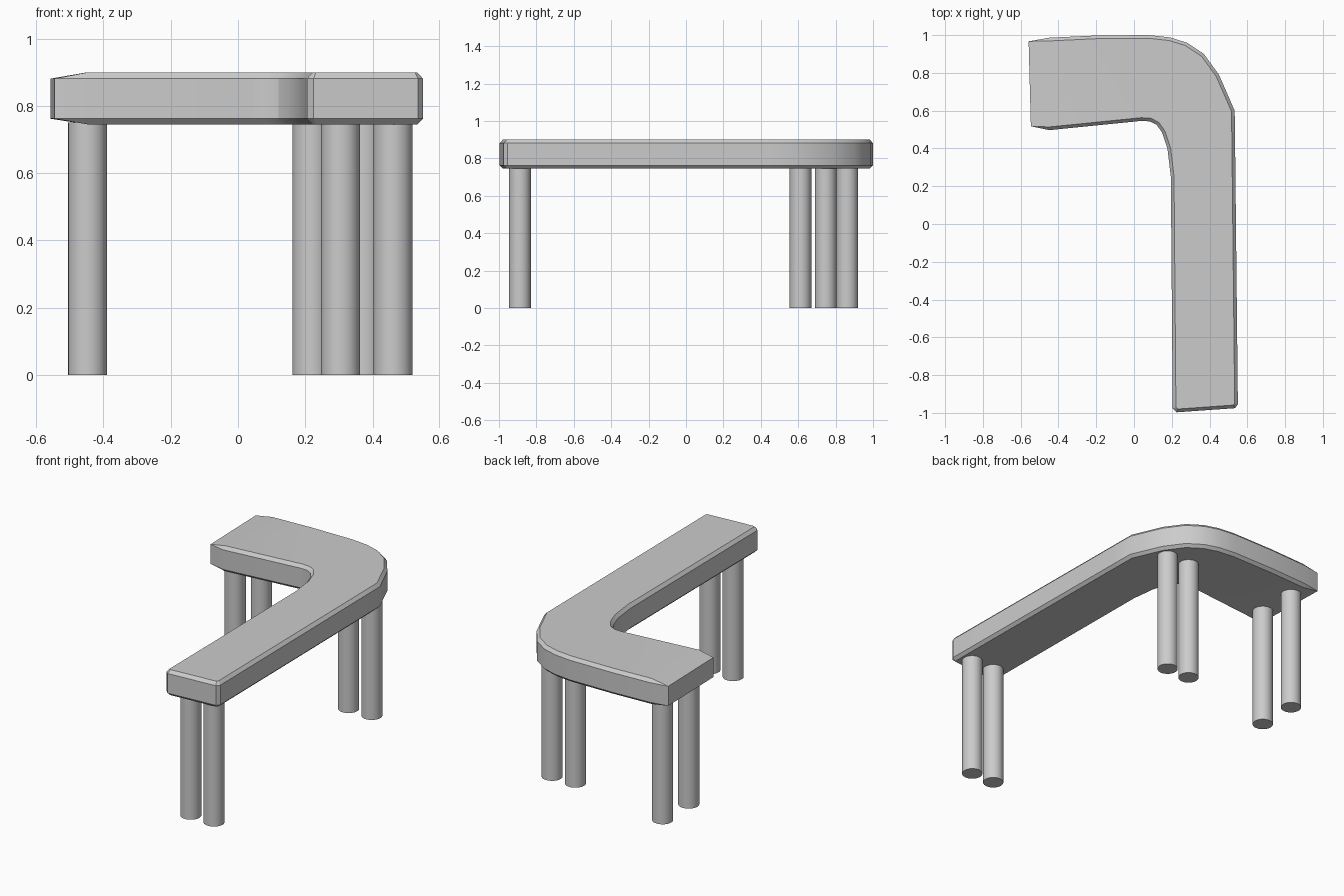
import bpy, bmesh
from mathutils import Vector

if "Cube" in bpy.data.objects:
    bpy.data.objects.remove(bpy.data.objects["Cube"])

# Outline of the counter seen from above, clockwise; first and last points form the left end
OUTLINE = [(-.558, .967), (-.45, .986), (-.2, .998), (.08, 1), (.19, .988), (.28, .96),
           (.37, .90), (.45, .79), (.533, .60), (.535, .45), (.55, -.955), (.535, -.975),
           (.225, -.997), (.205, -.977), (.195, .25), (.177, .40), (.148, .485),
           (.12, .525), (.085, .543), (.04, .546), (-.447, .497), (-.546, .517)]
Z_BOTTOM, Z_LOW, Z_HIGH, Z_TOP = .745, .762, .881, .90
BEVEL = .017


def inset(pts, d):
    """Mitred inward offset of a clockwise outline."""
    out = []
    for i, p in enumerate(pts):
        a, b, c = (Vector(q) for q in (pts[i - 1], p, pts[(i + 1) % len(pts)]))
        u, v = (b - a).normalized(), (c - b).normalized()
        m = (Vector((u.y, -u.x)) + Vector((v.y, -v.x))) / (1 + u.dot(v))
        out.append(b + m * d)
    return out


def finish(bm, name):
    bmesh.ops.recalc_face_normals(bm, faces=bm.faces)
    mesh = bpy.data.meshes.new(name)
    bm.to_mesh(mesh)
    bm.free()
    obj = bpy.data.objects.new(name, mesh)
    bpy.context.collection.objects.link(obj)
    bpy.context.view_layer.objects.active = obj
    obj.select_set(True)
    bpy.ops.object.shade_smooth_by_angle(angle=.45)
    obj.select_set(False)


# Counter top: chamfered slab whose chamfer tapers out at the left end
bm = bmesh.new()
inner = inset(OUTLINE, BEVEL)
low = [bm.verts.new((*p, Z_LOW)) for p in OUTLINE]
high = [bm.verts.new((*p, Z_HIGH)) for p in OUTLINE]
n = len(OUTLINE)
for i in range(n):
    j = (i + 1) % n
    bm.faces.new((low[i], low[j], high[j], high[i]))
for ring, z in ((low, Z_BOTTOM), (high, Z_TOP)):
    cap = [bm.verts.new((*p, z)) for p in inner[1:-1]]
    for k in range(len(cap) - 1):
        bm.faces.new((ring[k + 1], ring[k + 2], cap[k + 1], cap[k]))
    bm.faces.new((ring[0], ring[1], cap[0]))
    bm.faces.new((ring[-2], ring[-1], cap[-1]))
    bm.faces.new((ring[-1], ring[0], cap[0], cap[-1]))
    bm.faces.new(cap)
finish(bm, "counter_top")

# Three pairs of round legs
LEGS = {"front_leg": ((.305, -.888), (.461, -.888)),
        "corner_leg": ((.22, .747), (.376, .747)),
        "left_leg": ((-.447, .612), (-.447, .862))}
for name, spots in LEGS.items():
    for k, (x, y) in enumerate(spots):
        bpy.ops.mesh.primitive_cylinder_add(vertices=32, radius=.058, depth=Z_BOTTOM + .005,
                                            location=(x, y, (Z_BOTTOM + .005) / 2))
        bpy.context.object.name = f"{name}_{k + 1}"
        bpy.ops.object.shade_smooth_by_angle()
        bpy.context.object.select_set(False)
